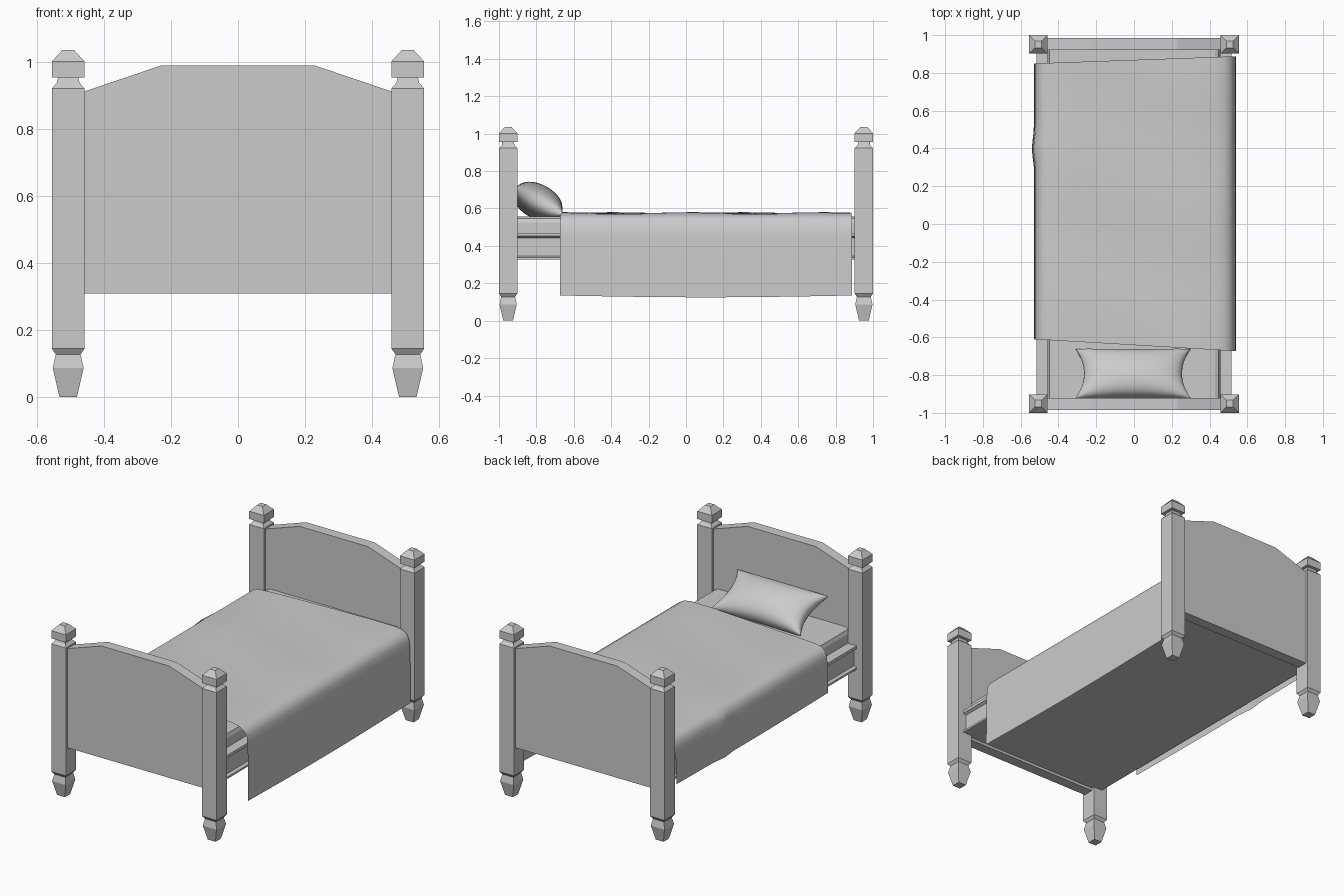
import bpy, bmesh
from math import sin, cos, pi, radians
from mathutils import Matrix

if "Cube" in bpy.data.objects:
    bpy.data.objects.remove(bpy.data.objects["Cube"])


def make(name, verts, faces, smooth=None):
    mesh = bpy.data.meshes.new(name)
    mesh.from_pydata(verts, [], faces)
    bm = bmesh.new()
    bm.from_mesh(mesh)
    bmesh.ops.remove_doubles(bm, verts=bm.verts, dist=1e-5)
    bmesh.ops.recalc_face_normals(bm, faces=bm.faces)
    bm.to_mesh(mesh)
    bm.free()
    ob = bpy.data.objects.new(name, mesh)
    bpy.context.collection.objects.link(ob)
    if smooth:
        bpy.ops.object.select_all(action='DESELECT')
        ob.select_set(True)
        bpy.context.view_layer.objects.active = ob
        bpy.ops.object.shade_smooth_by_angle(angle=radians(smooth))
    return ob


def extrude(name, outline, place, a, b):
    """Prism from a 2D outline; place(p, q, t) maps it to 3D."""
    n = len(outline)
    verts = [place(p, q, t) for t in (a, b) for p, q in outline]
    faces = [(i, (i + 1) % n, n + (i + 1) % n, n + i) for i in range(n)]
    faces += [tuple(range(n)), tuple(range(n, 2 * n))]
    return make(name, verts, faces)


def grid_faces(nu, nv, start=0):
    return [(start + i * nv + j, start + (i + 1) * nv + j,
             start + (i + 1) * nv + j + 1, start + i * nv + j + 1)
            for i in range(nu - 1) for j in range(nv - 1)]


# Square turned posts: (half width, height)
POST = [(.026, 0), (.046, .087), (.037, .128), (.049, .145), (.049, .922),
        (.034, .938), (.030, .955), (.049, .955), (.049, 1.002), (.018, 1.036)]
for sx in (-1, 1):
    for sy in (-1, 1):
        verts = [(sx * .507 + h * cx, sy * .951 + h * cy, z) for h, z in POST
                 for cx, cy in ((-1, -1), (1, -1), (1, 1), (-1, 1))]
        faces = [(r * 4 + i, r * 4 + (i + 1) % 4, r * 4 + 4 + (i + 1) % 4, r * 4 + 4 + i)
                 for r in range(len(POST) - 1) for i in range(4)]
        n = len(verts)
        faces += [(0, 1, 2, 3), (n - 4, n - 3, n - 2, n - 1)]
        make("post", verts, faces)

# Headboard and footboard
BOARD = [(-.47, .31), (.47, .31), (.47, .909), (.23, .99), (-.23, .99), (-.47, .909)]
for name, s in (("headboard", -1), ("footboard", 1)):
    extrude(name, BOARD, lambda p, q, t, s=s: (p, s * t, q), .92, .985)

# Bed frame with a trim ledge along the top and bottom of each rail
half = [(.517, .326), (.517, .338), (.50, .345), (.50, .443), (.517, .452), (.517, .47)]
frame = half + [(-x, z) for x, z in reversed(half)]
extrude("bed_frame", frame, lambda p, q, t: (p, t, q), -.93, .93)

# Mattress with rounded upper edges
half = [(.457, .46), (.457, .525), (.448, .547), (.428, .556)]
mattress = half + [(-x, z) for x, z in reversed(half)]
extrude("mattress", mattress, lambda p, q, t: (p, t, q), -.93, .93)

# Blanket: draped cross-section, slightly skewed ends, uneven hang
DRAPE = [(-.530, .30), (-.529, .38), (-.526, .46), (-.521, .515), (-.508, .548),
         (-.485, .567), (-.45, .575), (-.3, .577), (-.15, .576), (0, .576),
         (.15, .576), (.3, .577), (.43, .575), (.48, .568), (.512, .55),
         (.530, .52), (.536, .46), (.538, .35), (.539, .24), (.540, .135)]
NV = 33
verts = []
for x, z in DRAPE:
    k = (x + .53) / 1.07
    y0, y1 = -.61 - .063 * k, .85 + .038 * k
    for j in range(NV):
        v = j / (NV - 1)
        y = y0 + (y1 - y0) * v
        drop = max(0, .55 - z) / .42
        bulge = .012 * max(0, 1 - abs(y - .4) / .1) if x < -.5 else 0
        lift = .003 * sin(9 * y + 4 * x) if abs(x) < .46 else 0
        verts.append((x - bulge, y, z + lift - .010 * drop * sin(pi * v)))
make("blanket", verts, grid_faces(len(DRAPE), NV), smooth=40)

# Pillow: two puffed sheets with pinched corners, leaning on the headboard
N = 25
place = Matrix.Translation((-.005, -.792, .637)) @ Matrix.Rotation(radians(-28), 4, 'X')
verts, faces = [], []
for side in (-1, 1):
    faces += grid_faces(N, N, len(verts))
    for i in range(N):
        for j in range(N):
            u = sin(pi / 2 * (2 * i / (N - 1) - 1))
            v = sin(pi / 2 * (2 * j / (N - 1) - 1))
            puff = max(0, (1 - u * u) * (1 - v * v)) ** .42
            x = .305 * u * (1 - .15 * (1 - v * v))
            y = .148 * v * (1 - .08 * (1 - u * u))
            verts.append(place @ Matrix.Translation((x, y, side * .092 * puff)).to_translation())
make("pillow", verts, faces, smooth=60)
